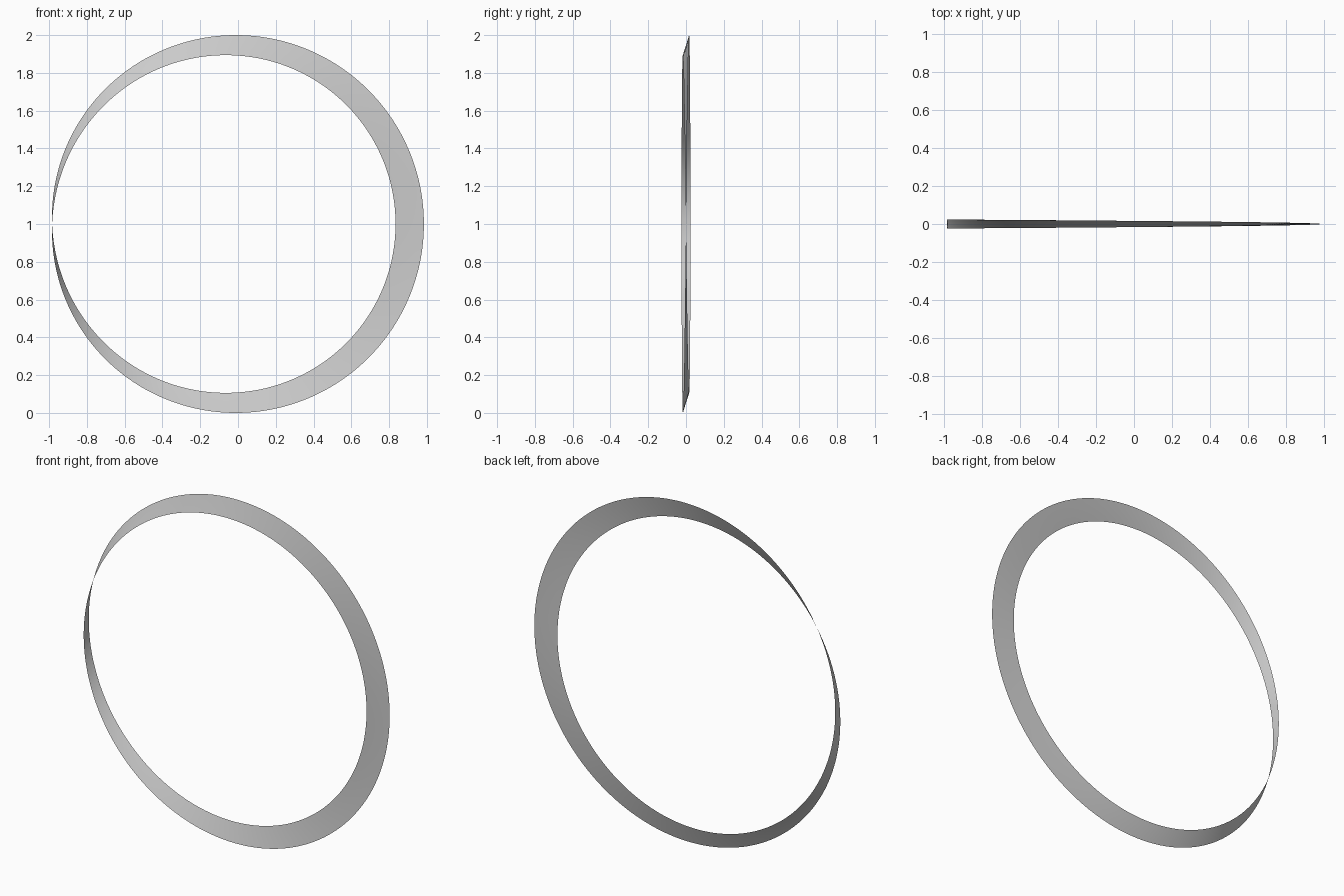
import bpy, bmesh, math

if "Cube" in bpy.data.objects:
    bpy.data.objects.remove(bpy.data.objects["Cube"])

SEGMENTS, ACROSS = 240, 4
RADIUS, HALF_WIDTH, DEPTH = 0.9466, 0.075, 0.0235

# one-sided ring band: the cross-section makes a half turn per lap
bm = bmesh.new()
rows = []
for i in range(SEGMENTS):
    a = -math.pi + 2 * math.pi * i / SEGMENTS
    row = []
    for j in range(ACROSS + 1):
        s = 2 * j / ACROSS - 1
        r = RADIUS + HALF_WIDTH * s * math.cos(a / 2)
        y = DEPTH * s * math.sin(a / 2)
        row.append(bm.verts.new((r * math.cos(a) - HALF_WIDTH / 2, y, 1 + r * math.sin(a))))
    rows.append(row)

# the last row joins the first one reversed
rows.append(rows[0][::-1])
for p, q in zip(rows, rows[1:]):
    for j in range(ACROSS):
        bm.faces.new((p[j], p[j + 1], q[j + 1], q[j]))

mesh = bpy.data.meshes.new("twisted_band")
bm.to_mesh(mesh)
bm.free()
band = bpy.data.objects.new("twisted_band", mesh)
bpy.context.collection.objects.link(band)

# smooth shading, sharp where the winding flips
bpy.context.view_layer.objects.active = band
band.select_set(True)
bpy.ops.object.shade_smooth_by_angle(angle=math.radians(30))
